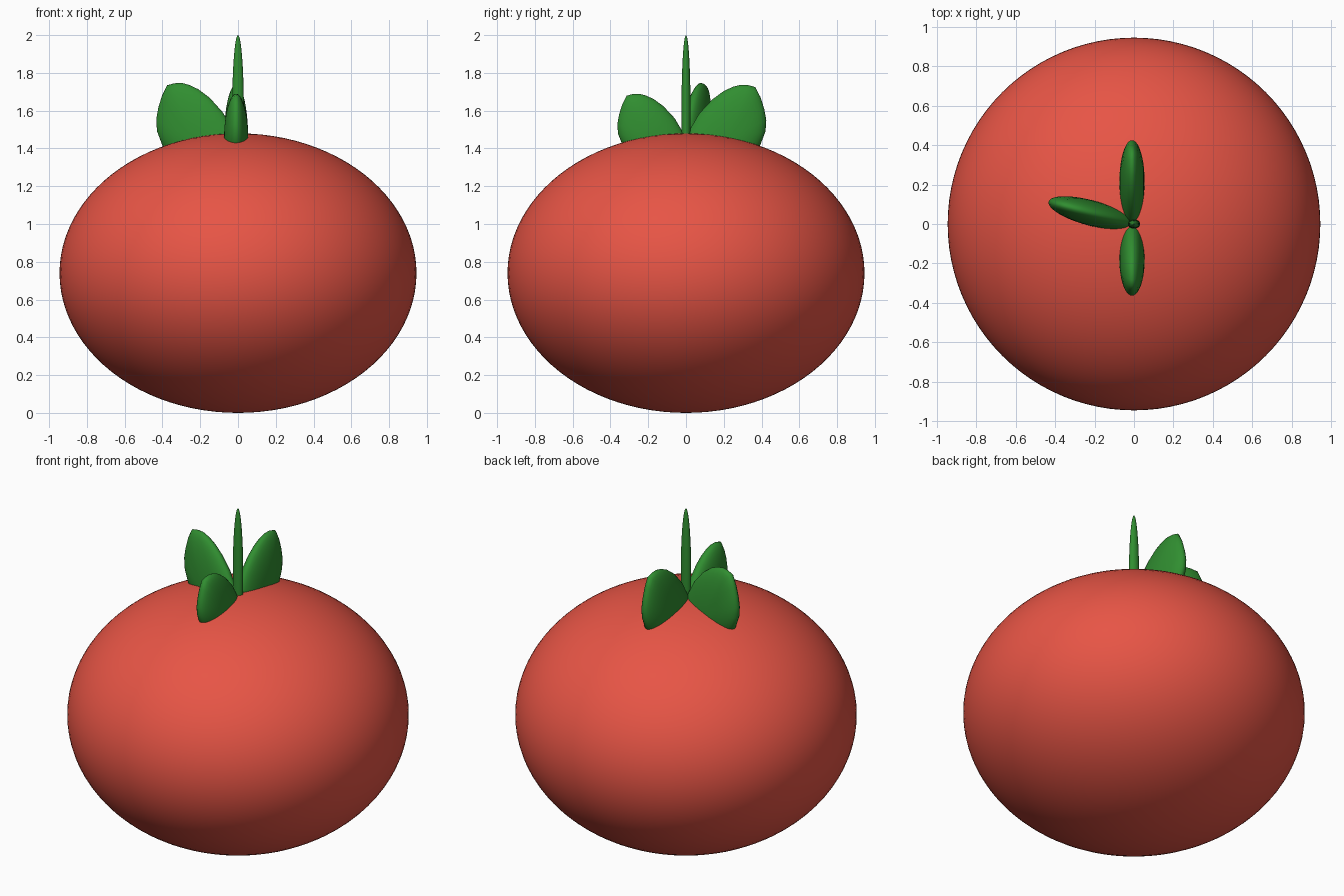
import bpy, bmesh
from math import sin, cos, pi, radians
from mathutils import Matrix, Vector

if "Cube" in bpy.data.objects:
    bpy.data.objects.remove(bpy.data.objects["Cube"])


def material(name, color):
    m = bpy.data.materials.new(name)
    m.diffuse_color = color
    m.use_nodes = True
    m.node_tree.nodes["Principled BSDF"].inputs["Base Color"].default_value = m.diffuse_color
    return m


red = material("red_skin", (0.80, 0.09, 0.06, 1))
green = material("green_leaf", (0.03, 0.27, 0.03, 1))


def finish(obj, mat, angle):
    obj.data.materials.append(mat)
    bpy.ops.object.select_all(action='DESELECT')
    obj.select_set(True)
    bpy.context.view_layer.objects.active = obj
    bpy.ops.object.shade_smooth_by_angle(angle=radians(angle))


def ellipsoid(name, center, radii, segs, rings, mat):
    bm = bmesh.new()
    bmesh.ops.create_uvsphere(
        bm, u_segments=segs, v_segments=rings, radius=1,
        matrix=Matrix.Translation(center) @ Matrix.Diagonal((*radii, 1)))
    me = bpy.data.meshes.new(name)
    bm.to_mesh(me)
    bm.free()
    obj = bpy.data.objects.new(name, me)
    bpy.context.collection.objects.link(obj)
    finish(obj, mat, 60)


# Leaf silhouette in its upright plane: (outward distance, height above pivot)
OUTLINE = [(0, .05), (.02, .09), (.07, .175), (.14, .25), (.20, .294), (.25, .317),
           (.29, .327), (.33, .325), (.367, .315), (.395, .26), (.414, .20),
           (.425, .14), (.421, .08), (.39, 0), (.30, -.08), (.15, -.10), (.04, -.04)]
MIDDLE = Vector((.215, .04))
HALF_THICK = .064
PIVOT_Z = 1.41


def leaf(name, azimuth, size):
    # Puffed leaf: outline shrinks towards its middle as thickness grows
    bm = bmesh.new()
    steps = 10
    rings = []
    for i in range(-steps + 1, steps):
        a = i / steps * pi / 2
        ring = []
        for p in OUTLINE:
            q = MIDDLE + (Vector(p) - MIDDLE) * cos(a)
            ring.append(bm.verts.new((q.x * size, HALF_THICK * sin(a), q.y * size)))
        rings.append(ring)
    n = len(OUTLINE)
    for r0, r1 in zip(rings, rings[1:]):
        for j in range(n):
            k = (j + 1) % n
            bm.faces.new((r0[j], r0[k], r1[k], r1[j]))
    for ring, side in ((rings[0], -1), (rings[-1], 1)):
        c = bm.verts.new((MIDDLE.x * size, side * HALF_THICK, MIDDLE.y * size))
        for j in range(n):
            bm.faces.new((ring[j], ring[(j + 1) % n], c))
    bmesh.ops.recalc_face_normals(bm, faces=bm.faces)
    bm.transform(Matrix.Translation((-.01, 0, PIVOT_Z)) @ Matrix.Rotation(radians(azimuth), 4, 'Z'))
    me = bpy.data.meshes.new(name)
    bm.to_mesh(me)
    bm.free()
    obj = bpy.data.objects.new(name, me)
    bpy.context.collection.objects.link(obj)
    finish(obj, green, 50)


# Fruit body
ellipsoid("fruit_body", (0, 0, .74), (.945, .945, .74), 96, 48, red)
# Stem spike
ellipsoid("stem", (0, 0, 1.60), (.031, .024, .40), 24, 24, green)
# Crown leaves
leaf("back_leaf", 90, 1.0)
leaf("front_leaf", -90, .855)
leaf("left_leaf", 165, 1.03)
